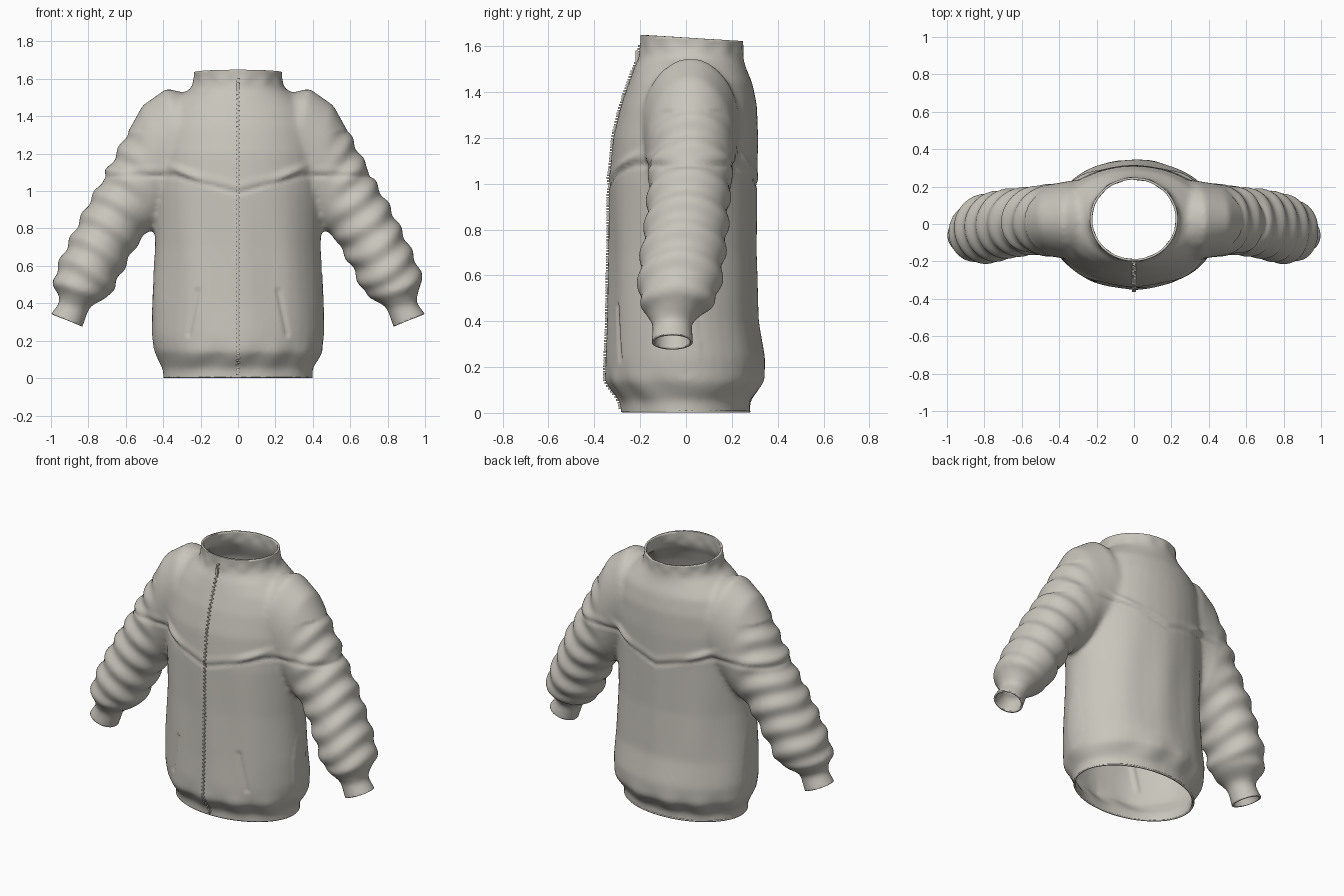
import bpy, bmesh, math
from mathutils import Vector
from mathutils.bvhtree import BVHTree

cube = bpy.data.objects.get("Cube")
if cube:
    bpy.data.objects.remove(cube)

fabric = bpy.data.materials.new("warm grey fabric")
fabric.use_nodes = True
grey = (0.58, 0.56, 0.50, 1)
fabric.diffuse_color = grey
fabric.node_tree.nodes["Principled BSDF"].inputs["Base Color"].default_value = grey

SIDES = 40


def loft(bm, sections):
    """Closed tube through sections of (centre, first half axis, second half axis)."""
    rings = []
    for c, u, v in sections:
        angles = [2 * math.pi * i / SIDES for i in range(SIDES)]
        rings.append([bm.verts.new(c + u * math.cos(a) + v * math.sin(a)) for a in angles])
    for a, b in zip(rings, rings[1:]):
        for i in range(SIDES):
            j = (i + 1) % SIDES
            bm.faces.new((a[i], a[j], b[j], b[i]))
    bm.faces.new(rings[0][::-1])
    bm.faces.new(rings[-1])


def add_object(name, bm):
    mesh = bpy.data.meshes.new(name)
    bm.to_mesh(mesh)
    bm.free()
    mesh.materials.append(fabric)
    obj = bpy.data.objects.new(name, mesh)
    bpy.context.scene.collection.objects.link(obj)
    return obj


def bump(value, width):
    return math.exp(-(value / width) ** 2)


# Torso and collar: height, half width, front y, back y
torso = [(-.1, .40, -.28, .28), (.05, .40, -.285, .28), (.09, .425, -.315, .31),
         (.14, .45, -.35, .345), (.24, .462, -.35, .345), (.4, .46, -.342, .315),
         (.7, .445, -.335, .305), (1.0, .45, -.335, .31), (1.2, .45, -.318, .315),
         (1.34, .43, -.285, .31), (1.44, .39, -.25, .29), (1.51, .31, -.225, .26),
         (1.55, .25, -.205, .25), (1.6, .235, -.20, .25), (1.75, .24, -.20, .25)]
bm = bmesh.new()
loft(bm, [(Vector((0, (f + b) / 2, z)), Vector((w, 0, 0)), Vector((0, (b - f) / 2, 0)))
          for z, w, f, b in torso])

# Sleeves: outer edge x z, inner edge x z, centre y, half depth
sleeve = [(.15, 1.49, .10, 1.0, .02, .2), (.38, 1.55, .25, .95, .02, .215),
          (.51, 1.46, .36, .86, .02, .195), (.61, 1.28, .44, .80, .02, .182),
          (.715, 1.08, .50, .77, .01, .178), (.81, .92, .57, .66, 0, .182),
          (.90, .74, .63, .55, -.02, .184), (.965, .60, .66, .48, -.03, .18),
          (.99, .51, .70, .43, -.04, .16), (.955, .43, .785, .385, -.06, .10),
          (.955, .405, .80, .36, -.06, .085), (1.0, .345, .83, .275, -.06, .092),
          (1.04, .27, .86, .195, -.06, .095)]
for side in (-1, 1):
    sections = []
    for ox, oz, ix, iz, y, depth in sleeve:
        centre = Vector((side * (ox + ix) / 2, y, (oz + iz) / 2))
        half = Vector((side * (ox - ix) / 2, 0, (oz - iz) / 2))
        sections.append((centre, half, Vector((0, depth, 0))))
    loft(bm, sections)
bmesh.ops.recalc_face_normals(bm, faces=bm.faces)

# Fuse the parts into one garment
jacket = add_object("jacket", bm)
remesh = jacket.modifiers.new("fuse", 'REMESH')
remesh.mode = 'VOXEL'
remesh.voxel_size = 0.014
graph = bpy.context.evaluated_depsgraph_get()
fused = bpy.data.meshes.new_from_object(jacket.evaluated_get(graph))
jacket.modifiers.clear()
bm = bmesh.new()
bm.from_mesh(fused)
bpy.data.meshes.remove(fused)
for _ in range(7):
    bmesh.ops.smooth_vert(bm, verts=bm.verts, factor=0.5,
                          use_axis_x=True, use_axis_y=True, use_axis_z=True)
bm.normal_update()


def relief(p):
    """Seams, pocket slits and cloth folds as a height above the surface."""
    x, y, z = abs(p.x), p.y, p.z
    # yoke seam dips to a point at the centre, front and back
    seam = 1.08 - 0.09 * max(0, 1 - x / 0.33)
    h = -0.007 * bump(z - seam, 0.011)
    h += 0.004 * bump(z - seam - 0.035, 0.02)
    # gathered rings down the sleeves
    on_sleeve = min(1, max(0, (x - 0.48) / 0.1)) * min(1, max(0, (z - 0.42) / 0.08))
    if z < 1.32:
        along = x * 0.5 - z * 0.87
        h += on_sleeve * 0.008 * math.sin(along * 46 + 1.5 * math.sin(y * 9 + p.x * 2))
    # drape and pockets on the torso
    if x < 0.45:
        fade = bump(z - 0.6, 0.4)
        h += 0.004 * fade * math.sin(p.x * 24 + z * 2)
        h += 0.005 * bump(z - 0.11, 0.07) * math.sin(p.x * 30 + y * 14)
        if y < 0 and 0.22 < z < 0.47:
            h -= 0.008 * bump(x - 0.31 + 0.2 * z, 0.012)
        # slanted creases running from the chest to the arms
        crease = z - 1.03 - 0.45 * (x - 0.2)
        h += 0.014 * bump(crease - 0.03, 0.022) * bump(x - 0.27, 0.09)
    # ribbing around the collar foot
    h += 0.003 * bump(z - 1.59, 0.025) * math.sin(12 * math.atan2(y - 0.03, p.x))
    return h


moved = [(v, v.co + v.normal * relief(v.co)) for v in bm.verts]
for v, co in moved:
    v.co = co

# Open the hem, collar and cuffs
openings = [((0, 0, 0.004), (0, 0, -1)), ((0, 0, 1.637), (0, 0.06, 1))]
for point, normal in openings:
    bmesh.ops.bisect_plane(bm, geom=bm.verts[:] + bm.edges[:] + bm.faces[:],
                           plane_co=point, plane_no=normal, clear_outer=True)
for side in (-1, 1):
    arm = [f for f in bm.faces if f.calc_center_median().x * side > 0.7]
    geom = set(arm)
    for f in arm:
        geom.update(f.verts)
        geom.update(f.edges)
    bmesh.ops.bisect_plane(bm, geom=list(geom), plane_co=(side * 0.915, 0, 0.31),
                           plane_no=(side * 0.38, 0, -0.92), clear_outer=True)
for f in bm.faces:
    f.smooth = True
tree = BVHTree.FromBMesh(bm)
bm.to_mesh(jacket.data)
bm.free()
shell = jacket.modifiers.new("cloth thickness", 'SOLIDIFY')
shell.thickness = 0.012
shell.offset = -1


def front_y(z):
    hit = tree.ray_cast(Vector((0.001, -1, z)), Vector((0, 1, 0)))[0]
    return hit.y if hit else -0.28


# Zip: a flat tape with two rows of alternating teeth
bm = bmesh.new()
last = None
count = 130
for i in range(count):
    z = 0.02 + 1.58 * i / (count - 1)
    y = front_y(z)
    row = [bm.verts.new((x, y - 0.004, z)) for x in (-0.012, 0.012)]
    if last:
        bm.faces.new((last[0], last[1], row[1], row[0]))
    last = row
    tooth = bmesh.ops.create_cube(bm, size=1)["verts"]
    for v in tooth:
        v.co = Vector((v.co.x * 0.011 + (0.004 if i % 2 else -0.004),
                       v.co.y * 0.012 + y - 0.004, v.co.z * 0.008 + z))
add_object("front_zip", bm)

# Zip pull hanging below the collar
bm = bmesh.new()
bmesh.ops.create_cube(bm, size=1)
y = front_y(1.55)
for v in bm.verts:
    v.co = Vector((v.co.x * 0.016, y - 0.008 + v.co.y * 0.012, 1.55 + v.co.z * 0.06))
add_object("zip_pull", bm)

# Rolled rim around the hem
bm = bmesh.new()
path = bpy.data.curves.new("hem_rim", 'CURVE')
path.dimensions = '3D'
path.bevel_depth = 0.006
path.bevel_resolution = 1
spline = path.splines.new('POLY')
spline.points.add(63)
spline.use_cyclic_u = True
for i, p in enumerate(spline.points):
    a = 2 * math.pi * i / 64
    p.co = (0.394 * math.cos(a), 0.276 * math.sin(a), 0.006, 1)
path.materials.append(fabric)
bpy.context.scene.collection.objects.link(bpy.data.objects.new("hem_rim", path))
bm.free()
